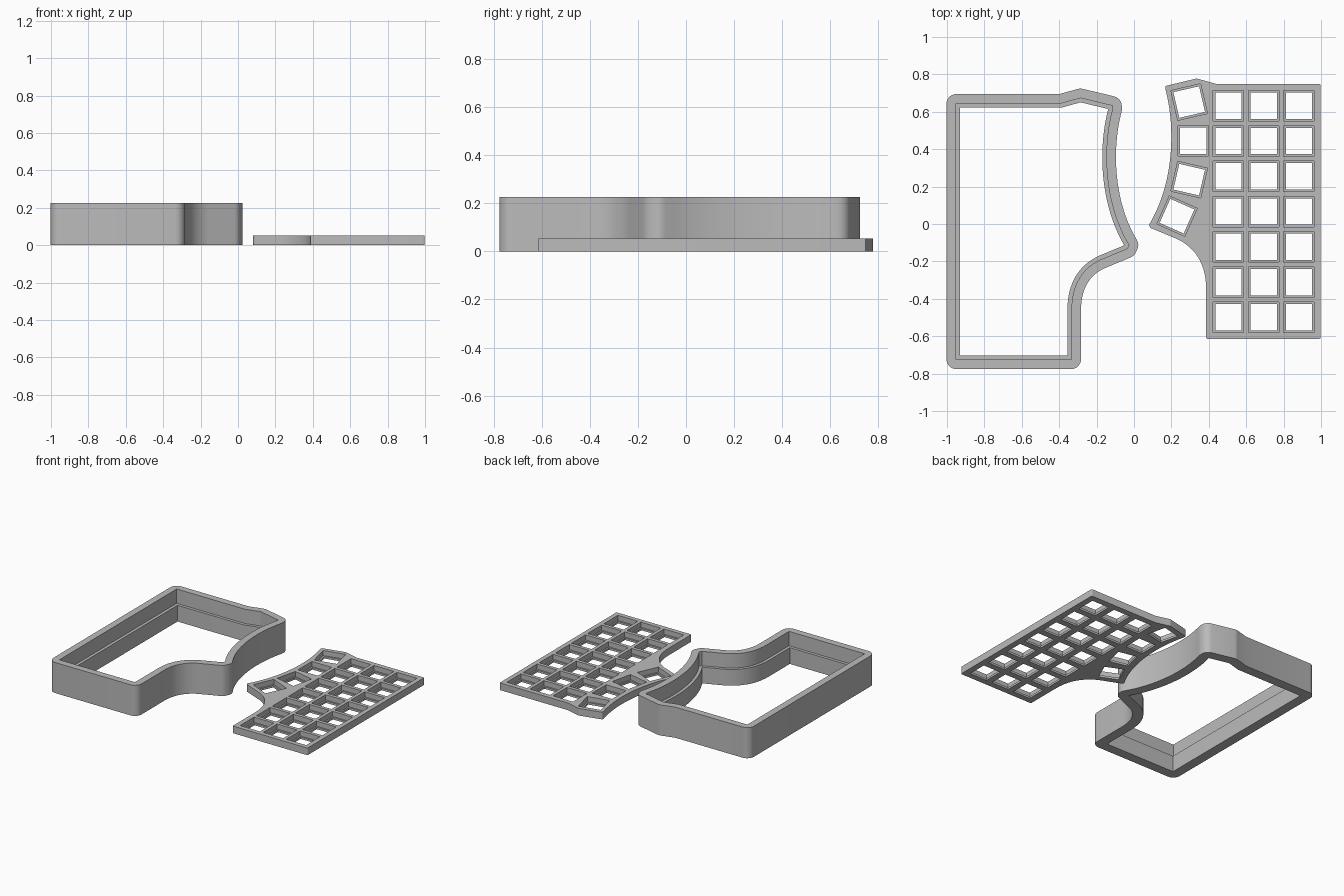
import bpy, bmesh, math
from mathutils import Vector, Matrix

if "Cube" in bpy.data.objects:
    bpy.data.objects.remove(bpy.data.objects["Cube"])

grey = bpy.data.materials.new("mid_grey")
grey.diffuse_color = (0.5, 0.5, 0.5, 1)
grey.use_nodes = True
grey.node_tree.nodes["Principled BSDF"].inputs["Base Color"].default_value = grey.diffuse_color

PLATE_H, CASE_H, LEDGE_Z, LIP_Z = 0.053, 0.226, 0.12, 0.015
PITCH, HOLE, RECESS = 0.1885, 0.141, 0.163


def bezier(a, b, c, d, n):
    a, b, c, d = map(Vector, (a, b, c, d))
    out = []
    for i in range(n + 1):
        t = i / n
        s = 1 - t
        out.append(a * s**3 + b * 3 * s * s * t + c * 3 * s * t * t + d * t**3)
    return out


def offset(pts, d, rounded=False):
    """Offset a counter-clockwise outline outwards by d, optionally rounding outer corners."""
    out, n = [], len(pts)
    for i, p in enumerate(pts):
        e1 = (p - pts[i - 1]).normalized()
        e2 = (pts[(i + 1) % n] - p).normalized()
        n1, n2 = Vector((e1.y, -e1.x)), Vector((e2.y, -e2.x))
        turn = math.atan2(e1.x * e2.y - e1.y * e2.x, e1.dot(e2))
        if rounded and turn > 0.15:
            steps = max(2, int(turn / 0.2))
            for k in range(steps + 1):
                out.append(p + Matrix.Rotation(turn * k / steps, 2) @ n1 * d)
        else:
            out.append(p + (n1 + n2) * (d / (1 + n1.dot(n2))))
    return out


def loft(bm, rings):
    """Closed solid through a stack of (outline, z) rings."""
    loops = [[bm.verts.new((p.x, p.y, z)) for p in pts] for pts, z in rings]
    for a, b in zip(loops, loops[1:]):
        for i in range(len(a)):
            j = (i + 1) % len(a)
            bm.faces.new((a[i], a[j], b[j], b[i]))
    bm.faces.new(loops[0][::-1])
    bm.faces.new(loops[-1])


def make(name, stacks):
    bm = bmesh.new()
    for rings in stacks:
        loft(bm, rings)
    bmesh.ops.recalc_face_normals(bm, faces=bm.faces)
    me = bpy.data.meshes.new(name)
    bm.to_mesh(me)
    bm.free()
    me.materials.append(grey)
    ob = bpy.data.objects.new(name, me)
    bpy.context.collection.objects.link(ob)
    return ob


def carve(ob, cutter):
    """Subtract the cutter, bake the result and shade it."""
    mod = ob.modifiers.new("cut", 'BOOLEAN')
    mod.operation, mod.solver, mod.object = 'DIFFERENCE', 'EXACT', cutter
    bpy.context.view_layer.update()
    me = bpy.data.meshes.new_from_object(ob.evaluated_get(bpy.context.evaluated_depsgraph_get()))
    ob.modifiers.clear()
    ob.data = me
    bpy.data.objects.remove(cutter)
    bpy.ops.object.select_all(action='DESELECT')
    ob.select_set(True)
    bpy.context.view_layer.objects.active = ob
    bpy.ops.object.shade_smooth_by_angle(angle=math.radians(25))


# Shared keyboard-half outline, counter-clockwise
outline = [Vector(p) for p in [(0.998, -0.614), (0.998, 0.749), (0.44, 0.749), (0.335, 0.778), (0.168, 0.738)]]
outline += bezier((0.168, 0.72), (0.225, 0.505), (0.21, 0.21), (0.08, -0.005), 20)
outline += [Vector((0.088, -0.021))]
outline += bezier((0.23, -0.08), (0.315, -0.12), (0.386, -0.2), (0.386, -0.35), 14)
outline += [Vector((0.386, -0.614))]

# Switch plate with softened corners
plate_edge = offset(offset(outline, -0.008), 0.008, True)
switch_plate = make("switch_plate", [[(plate_edge, 0), (plate_edge, PLATE_H)]])

# Key positions: 3 x 7 grid plus a fanned column of four
keys = [(0.505 + c * PITCH, 0.632 - r * PITCH, 0) for c in range(3) for r in range(7)]
keys += [(0.295, 0.652, 13), (0.316, 0.446, 0), (0.295, 0.237, -13), (0.23, 0.042, -24)]


def square(x, y, deg, size):
    rot = Matrix.Rotation(math.radians(deg), 2)
    h = size / 2
    return [Vector((x, y)) + rot @ Vector(p) for p in ((-h, -h), (h, -h), (h, h), (-h, h))]


# Stepped key holes: narrow at the bottom lip, wider above
holes = []
for x, y, a in keys:
    small, big = square(x, y, a, HOLE), square(x, y, a, RECESS)
    holes.append([(small, -0.05), (small, LIP_Z), (big, LIP_Z), (big, 0.1)])
carve(switch_plate, make("key_hole_cutter", holes))

# Case: mirrored outline, thick wall with an inner ledge
mirrored = [Vector((-p.x + 0.049, p.y - 0.108)) for p in reversed(outline)]
cavity = offset(mirrored, 0.003)
ledge = offset(mirrored, -0.019)
wall = offset(mirrored, 0.054, True)
case_frame = make("case_frame", [[(wall, 0), (wall, CASE_H)]])
carve(case_frame, make("case_cavity_cutter", [[(ledge, -0.05), (ledge, LEDGE_Z), (cavity, LEDGE_Z), (cavity, 0.4)]]))
